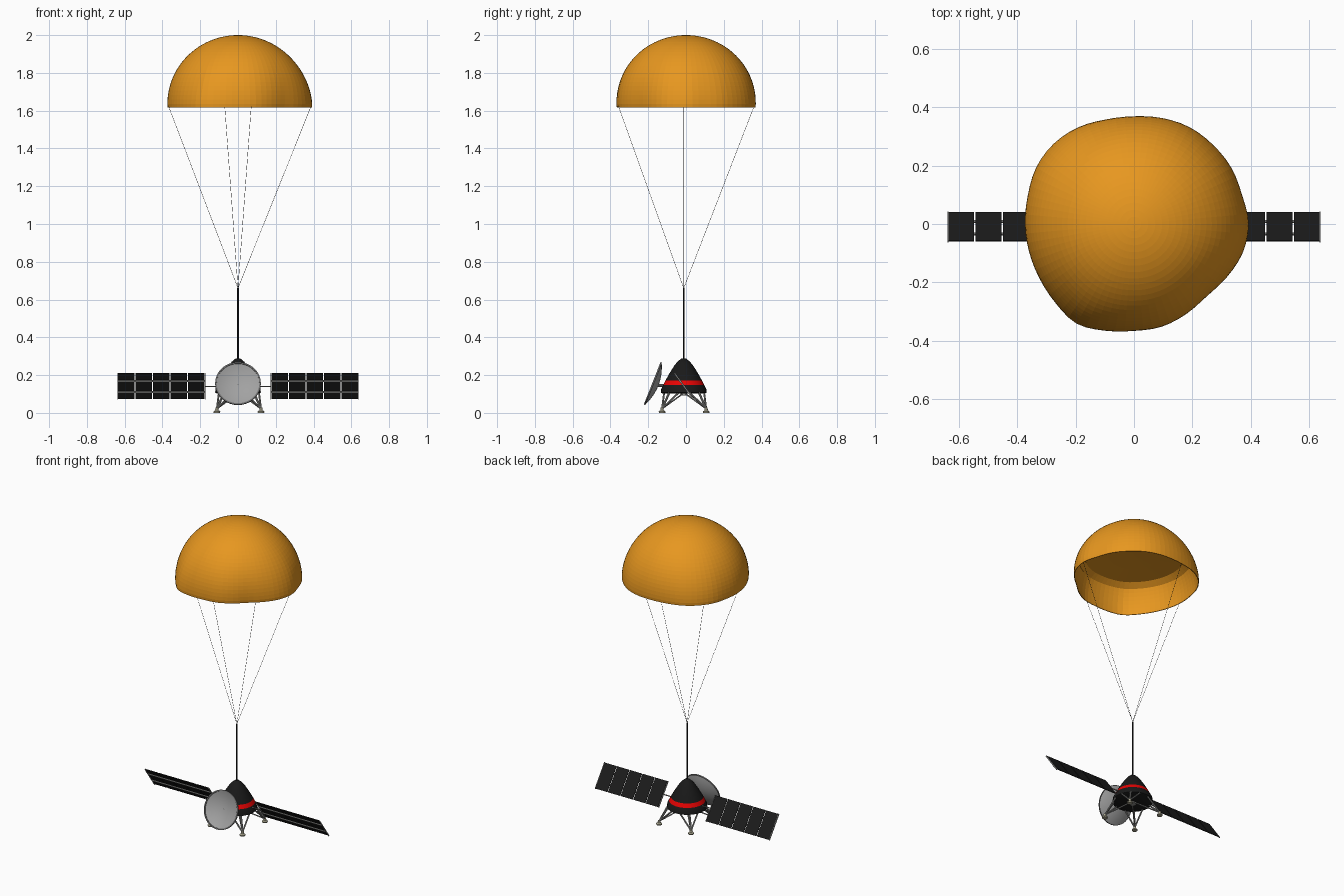
import bpy, bmesh, math
from mathutils import Vector, Matrix

cube = bpy.data.objects.get("Cube")
if cube:
    bpy.data.objects.remove(cube, do_unlink=True)


def material(name, r, g, b):
    m = bpy.data.materials.new(name)
    m.use_nodes = True
    m.diffuse_color = (r, g, b, 1)
    m.node_tree.nodes["Principled BSDF"].inputs["Base Color"].default_value = (r, g, b, 1)
    return m


ORANGE = material("canopy orange", 0.8, 0.31, 0.014)
BLACK = material("capsule black", 0.01, 0.01, 0.01)
PANEL = material("panel black", 0.011, 0.011, 0.011)
RED = material("stripe red", 0.8, 0.001, 0.001)
LIGHT = material("dish grey", 0.36, 0.36, 0.36)
RIM_GREY = material("dish rim grey", 0.16, 0.16, 0.16)
GREY = material("strut grey", 0.27, 0.27, 0.26)
KHAKI = material("foot khaki", 0.42, 0.4, 0.29)
BODY_Y = -0.012


def finish(name, bm, mats, smooth=None):
    bmesh.ops.recalc_face_normals(bm, faces=bm.faces)
    mesh = bpy.data.meshes.new(name)
    bm.to_mesh(mesh)
    bm.free()
    for m in mats:
        mesh.materials.append(m)
    ob = bpy.data.objects.new(name, mesh)
    bpy.context.collection.objects.link(ob)
    if smooth:
        bpy.ops.object.select_all(action="DESELECT")
        ob.select_set(True)
        bpy.context.view_layer.objects.active = ob
        bpy.ops.object.shade_smooth_by_angle(angle=math.radians(smooth))
    return ob


def lathe(profile, sides, radius_at=None):
    """Revolve (radius, z) points; radius_at(angle, r, z) may reshape each ring."""
    bm = bmesh.new()
    rings = []
    for r, z in profile:
        if r < 1e-6:
            rings.append([bm.verts.new((0, 0, z))] * sides)
            continue
        ring = []
        for i in range(sides):
            a = math.tau * i / sides
            q = radius_at(a, r, z) if radius_at else r
            ring.append(bm.verts.new((q * math.cos(a), q * math.sin(a), z)))
        rings.append(ring)
    for low, high in zip(rings, rings[1:]):
        for i in range(sides):
            j = (i + 1) % sides
            quad = list(dict.fromkeys((low[i], low[j], high[j], high[i])))
            bm.faces.new(quad)
    return bm


def rod(name, p, q, radius, mat, sides=8):
    p, q = Vector(p), Vector(q)
    d = q - p
    turn = Matrix.Translation((p + q) / 2) @ d.to_track_quat("Z", "Y").to_matrix().to_4x4()
    bm = bmesh.new()
    bmesh.ops.create_cone(bm, cap_ends=True, segments=sides, radius1=radius,
                          radius2=radius, depth=d.length, matrix=turn)
    return finish(name, bm, [mat], 40)


def box(name, centre, size, place, mat):
    bm = bmesh.new()
    bmesh.ops.create_cube(bm, size=1, matrix=place @ Matrix.Translation(centre)
                          @ Matrix.Diagonal((*size, 1)))
    return finish(name, bm, [mat])


# Canopy: a faceted dome whose rim wanders in and out, closed inside by a ceiling
RIM = [.392, .382, .384, .382, .381, .374, .367, .369, .381, .388, .386, .375,
       .372, .37, .372, .38, .393, .377, .364, .362, .353, .347, .364, .384]


def rim_radius(a):
    t = a / math.tau * len(RIM)
    i = int(t)
    f = t - i
    p0, p1, p2, p3 = (RIM[(i + k) % len(RIM)] for k in (-1, 0, 1, 2))
    return p1 + f * (p2 - p0 + f * (2 * p0 - 5 * p1 + 4 * p2 - p3
                                    + f * (3 * p1 - 3 * p2 + p3 - p0))) / 2


def canopy_radius(a, r, z):
    weight = max(0, 1 - (z - 1.62) / 0.38) ** 1.4
    return r * (1 + weight * (rim_radius(a) / 0.372 - 1))


outer = [(0.374 * math.cos(t), 1.635 + 0.365 * math.sin(t))
         for t in (math.pi / 2 * k / 24 for k in range(25))]
wall = [(r - 0.005, z) for r, z in reversed(outer[:7])]
lining = [(0, 1.808), (0.16, 1.806), (0.305, 1.8)] + wall
dome = lathe(lining + [(0.368, 1.617), (0.372, 1.617)] + outer[:-1] + [(0, 2.0)], 72, canopy_radius)
finish("canopy", dome, [ORANGE])

# Mast and four suspension lines
knot = (0, BODY_Y, 0.66)
rod("mast", (0, BODY_Y, 0.27), knot, 0.0045, BLACK)
for name, x, y in (("left", .386, BODY_Y), ("right", -.367, BODY_Y),
                   ("front", .07, -.357), ("back", -.07, .36)):
    rod(name + "_line", knot, (x, y, 1.622), 0.0009, BLACK, 6)

# Capsule with a red band around it
profile = [(0, .102), (.11, .102), (.121, .107), (.119, .128), (.109, .147), (.097, .171),
           (.074, .212), (.05, .25), (.034, .27), (.014, .287), (0, .29)]
bm = lathe(profile, 32)
for f in bm.faces:
    f.material_index = 1 if 0.147 < f.calc_center_median().z < 0.171 else 0
finish("capsule", bm, [BLACK, RED], 35).location.y = BODY_Y

# Engine nozzle under the capsule
nozzle = lathe([(0, .094), (.022, .091), (.014, .106), (0, .106)], 16)
finish("nozzle", nozzle, [GREY], 40).location.y = BODY_Y

# Four legs, each with two rim struts, an inner brace and a foot pad
for n in range(4):
    a = math.radians(45 + 90 * n)

    def around(r, offset, z):
        b = a + math.radians(offset)
        return (0.005 + r * math.cos(b), BODY_Y + 0.002 + r * math.sin(b), z)

    ankle = around(0.165, 0, 0.022)
    rod(f"leg_strut_a_{n}", ankle, around(0.108, -32, 0.112), 0.005, GREY)
    rod(f"leg_strut_b_{n}", ankle, around(0.108, 32, 0.112), 0.005, GREY)
    rod(f"leg_main_{n}", ankle, around(0.108, 0, 0.112), 0.006, GREY)
    rod(f"leg_brace_{n}", ankle, around(0.015, 0, 0.099), 0.004, GREY)
    foot = lathe([(0, 0), (.017, 0), (.018, .007), (.009, .014), (.008, .027), (0, .03)], 12)
    finish(f"foot_{n}", foot, [KHAKI], 40).location = around(0.165, 0, 0)

# Dish antenna facing forward and slightly up, with a darker rim and its bracket
bowl = [(0.119 * k / 8, 0.028 * (k / 8) ** 2 - 0.028) for k in range(9)]
back = [(r, z - 0.005) for r, z in reversed(bowl)]
aim = Matrix.Translation((0, -0.177, 0.156)) @ Matrix.Rotation(math.radians(68.5), 4, "X")
finish("dish", lathe(bowl + back, 40), [LIGHT], 40).matrix_world = aim
edge = lathe([(.113, -.006), (.113, .002), (.121, .002), (.121, -.006), (.113, -.006)], 40)
finish("dish_rim", edge, [RIM_GREY], 40).matrix_world = aim
rod("dish_bracket", (0, -0.15, 0.146), (0, -0.09, 0.142), 0.008, GREY)

# Solar wings: five tilted plates per side on two rails
tilt = Matrix.Translation((0, BODY_Y + 0.003, 0.142)) @ Matrix.Rotation(math.radians(-54), 4, "X")
for side, s in (("left", 1), ("right", -1)):
    for i in range(5):
        box(f"{side}_panel_{i}", (s * (0.2205 + 0.0927 * i), 0, 0), (0.0875, 0.166, 0.004), tilt, PANEL)
    for k in (-1, 1):
        box(f"{side}_rail_{k}", (s * 0.405, k * 0.036, -0.005), (0.462, 0.01, 0.006), tilt, GREY)
    for end, x in (("inner", 0.173), ("outer", 0.637)):
        box(f"{side}_{end}_bar", (s * x, 0, -0.002), (0.004, 0.17, 0.007), tilt, GREY)
    rod(side + "_wing_arm", (s * 0.09, BODY_Y, 0.14), (s * 0.175, BODY_Y, 0.14), 0.0035, GREY)
